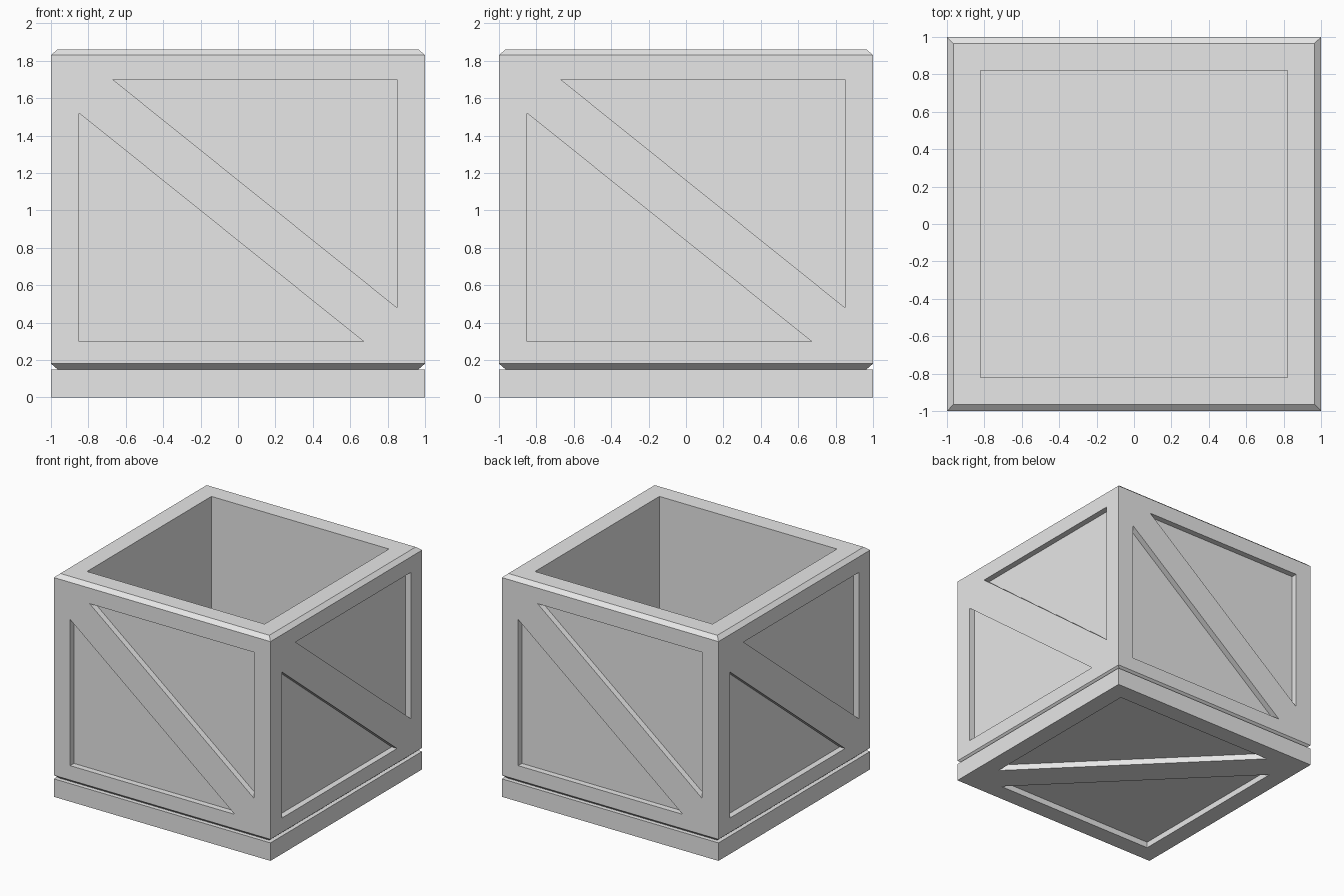
import bpy, bmesh
from math import radians
from mathutils import Matrix, Vector

cube = bpy.data.objects.get("Cube")
if cube:
    bpy.data.objects.remove(cube, do_unlink=True)

RECESS = 0.05   # depth of the sunken panels
EDGE = 0.85     # half width of the framed area

grey = bpy.data.materials.new("light_grey")
grey.use_nodes = True
colour = (0.8, 0.8, 0.8, 1)
grey.diffuse_color = colour
grey.node_tree.nodes["Principled BSDF"].inputs["Base Color"].default_value = colour


def make_object(name, bm):
    bmesh.ops.recalc_face_normals(bm, faces=bm.faces)
    mesh = bpy.data.meshes.new(name)
    bm.to_mesh(mesh)
    bm.free()
    mesh.materials.append(grey)
    obj = bpy.data.objects.new(name, mesh)
    bpy.context.collection.objects.link(obj)
    return obj


def square_loft(name, profile):
    """Stack square rings given as (half width, height) and cap both ends."""
    bm = bmesh.new()
    corners = [(-1, -1), (1, -1), (1, 1), (-1, 1)]
    rings = [[bm.verts.new((h * x, h * y, z)) for x, y in corners] for h, z in profile]
    for a, b in zip(rings, rings[1:]):
        for i in range(4):
            j = (i + 1) % 4
            bm.faces.new((a[i], a[j], b[j], b[i]))
    bm.faces.new(rings[0])
    bm.faces.new(rings[-1])
    return make_object(name, bm)


def add_panel_pair(bm, half_height, gap, matrix):
    """Two triangular prisms on either side of a diagonal brace."""
    for s in (1, -1):
        tri = [(EDGE, half_height), (0.18 - EDGE, half_height), (EDGE, gap - half_height)]
        low, high = [[bm.verts.new(matrix @ Vector((s * x, s * y, z))) for x, y in tri]
                     for z in (-RECESS, 0.1)]
        bm.faces.new(low)
        bm.faces.new(high)
        for i in range(3):
            j = (i + 1) % 3
            bm.faces.new((low[i], low[j], high[j], high[i]))


def carve(obj, bm):
    cutter = make_object(obj.name + "_cutter", bm)
    cutter.hide_render = True
    mod = obj.modifiers.new("recesses", "BOOLEAN")
    mod.operation = "DIFFERENCE"
    mod.solver = "EXACT"
    mod.object = cutter
    bpy.context.view_layer.objects.active = obj
    bpy.ops.object.modifier_apply(modifier=mod.name)
    bpy.data.objects.remove(cutter, do_unlink=True)


# Open box with bevelled top and bottom edges
box = square_loft("crate_box", [(0.965, 0.15), (1, 0.18), (1, 1.83),
                                (0.965, 1.86), (0.82, 1.86), (0.82, 0.2)])
sides = bmesh.new()
for k in range(4):
    place = (Matrix.Rotation(radians(90 * k), 4, "Z") @ Matrix.Translation((0, -1, 1))
             @ Matrix.Rotation(radians(90), 4, "X"))
    add_panel_pair(sides, 0.7, 0.18, place)
carve(box, sides)

# Base slab with braced underside
base = square_loft("base_slab", [(1, 0), (1, 0.15)])
under = bmesh.new()
add_panel_pair(under, EDGE, 0.18,
               Matrix.Rotation(radians(90), 4, "Z") @ Matrix.Rotation(radians(180), 4, "X"))
carve(base, under)
